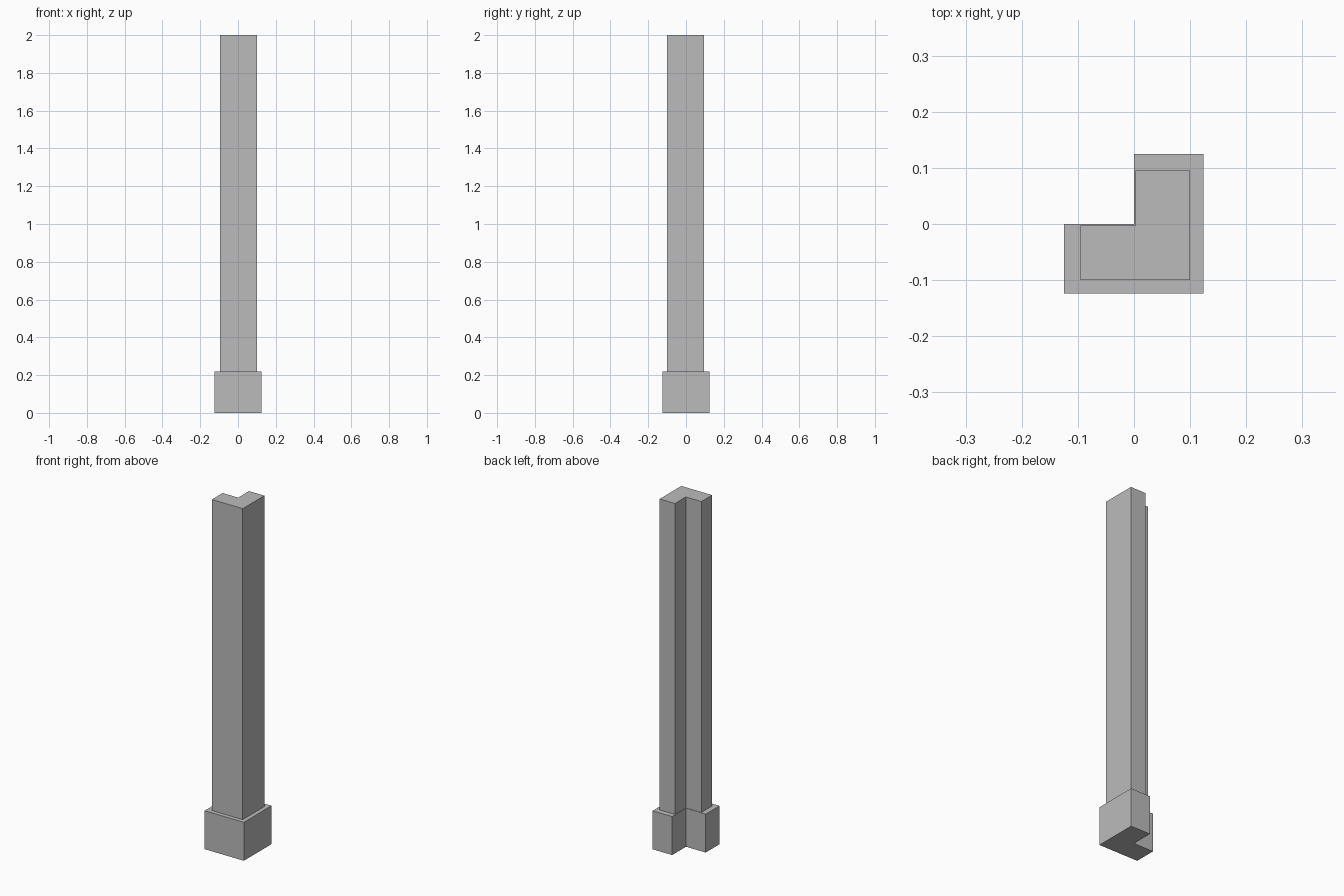
import bpy
import bmesh

cube = bpy.data.objects.get("Cube")
if cube:
    bpy.data.objects.remove(cube, do_unlink=True)

# Single plain grey
grey = bpy.data.materials.new("plain grey")
grey.use_nodes = True
colour = (0.5, 0.5, 0.5, 1)
grey.diffuse_color = colour
grey.node_tree.nodes["Principled BSDF"].inputs["Base Color"].default_value = colour


def corner_prism(name, outer, tip, notch, bottom, top):
    """L-shaped prism with its outer corner at front left and its notch at back right.
    Sizes are measured along x; the plan is mirrored about the diagonal y = -x."""
    plan = [(-tip, -outer), (outer, -outer), (outer, tip),
            (notch, tip), (notch, -notch), (-tip, -notch)]
    bm = bmesh.new()
    face = bm.faces.new([bm.verts.new((x, y, bottom)) for x, y in plan])
    extruded = bmesh.ops.extrude_face_region(bm, geom=[face], use_keep_orig=True)
    for item in extruded["geom"]:
        if isinstance(item, bmesh.types.BMVert):
            item.co.z = top
    bmesh.ops.recalc_face_normals(bm, faces=bm.faces)
    mesh = bpy.data.meshes.new(name)
    bm.to_mesh(mesh)
    bm.free()
    mesh.materials.append(grey)
    obj = bpy.data.objects.new(name, mesh)
    bpy.context.collection.objects.link(obj)
    return obj


# Wide plinth, then the slimmer shaft standing on it
corner_prism("plinth", 0.124, 0.125, 0.0, 0.0, 0.22)
corner_prism("shaft", 0.10, 0.095, 0.003, 0.22, 2.0)
